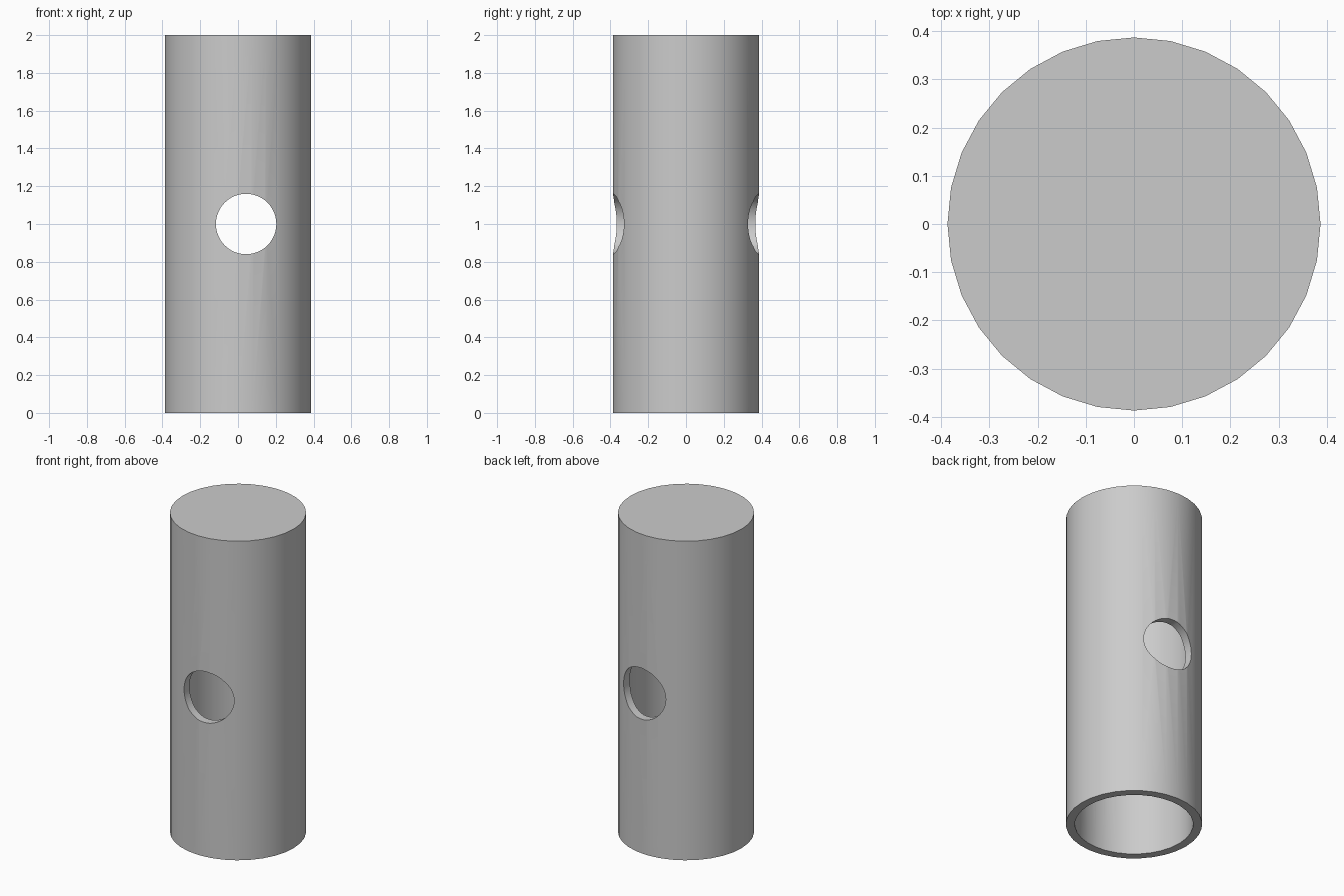
import bpy
import math

old = bpy.data.objects.get("Cube")
if old:
    bpy.data.objects.remove(old, do_unlink=True)

OUTER, INNER, HEIGHT, CAP = 0.387, 0.336, 2.0, 0.05
HOLE_RADIUS, HOLE_X = 0.16, 0.043


def cylinder(name, radius, depth, location, sides, rotation=(0, 0, 0)):
    bpy.ops.mesh.primitive_cylinder_add(vertices=sides, radius=radius, depth=depth,
                                        location=location, rotation=rotation)
    obj = bpy.context.object
    obj.name = name
    return obj


def cut(target, cutter):
    mod = target.modifiers.new("cut", "BOOLEAN")
    mod.operation = "DIFFERENCE"
    mod.solver = "EXACT"
    mod.object = cutter
    bpy.context.view_layer.objects.active = target
    bpy.ops.object.modifier_apply(modifier=mod.name)
    bpy.data.objects.remove(cutter, do_unlink=True)


grey = bpy.data.materials.new("light grey")
grey.use_nodes = True
colour = (0.6, 0.6, 0.6, 1)
grey.diffuse_color = colour
grey.node_tree.nodes["Principled BSDF"].inputs["Base Color"].default_value = colour

# Tube body, closed at the top
tube = cylinder("tube", OUTER, HEIGHT, (0, 0, HEIGHT / 2), 32)

# Hollow interior, open at the bottom
bore = cylinder("bore_cutter", INNER, HEIGHT, (0, 0, HEIGHT / 2 - CAP), 32)
cut(tube, bore)

# Round cross hole from front to back, slightly off centre
hole = cylinder("hole_cutter", HOLE_RADIUS, 1.2, (HOLE_X, 0, HEIGHT / 2), 48,
                (math.pi / 2, 0, 0))
cut(tube, hole)

# Material and smooth sides with sharp rims
tube.data.materials.clear()
tube.data.materials.append(grey)
bpy.ops.object.select_all(action="DESELECT")
tube.select_set(True)
bpy.context.view_layer.objects.active = tube
bpy.ops.object.shade_smooth_by_angle(angle=math.radians(30))
